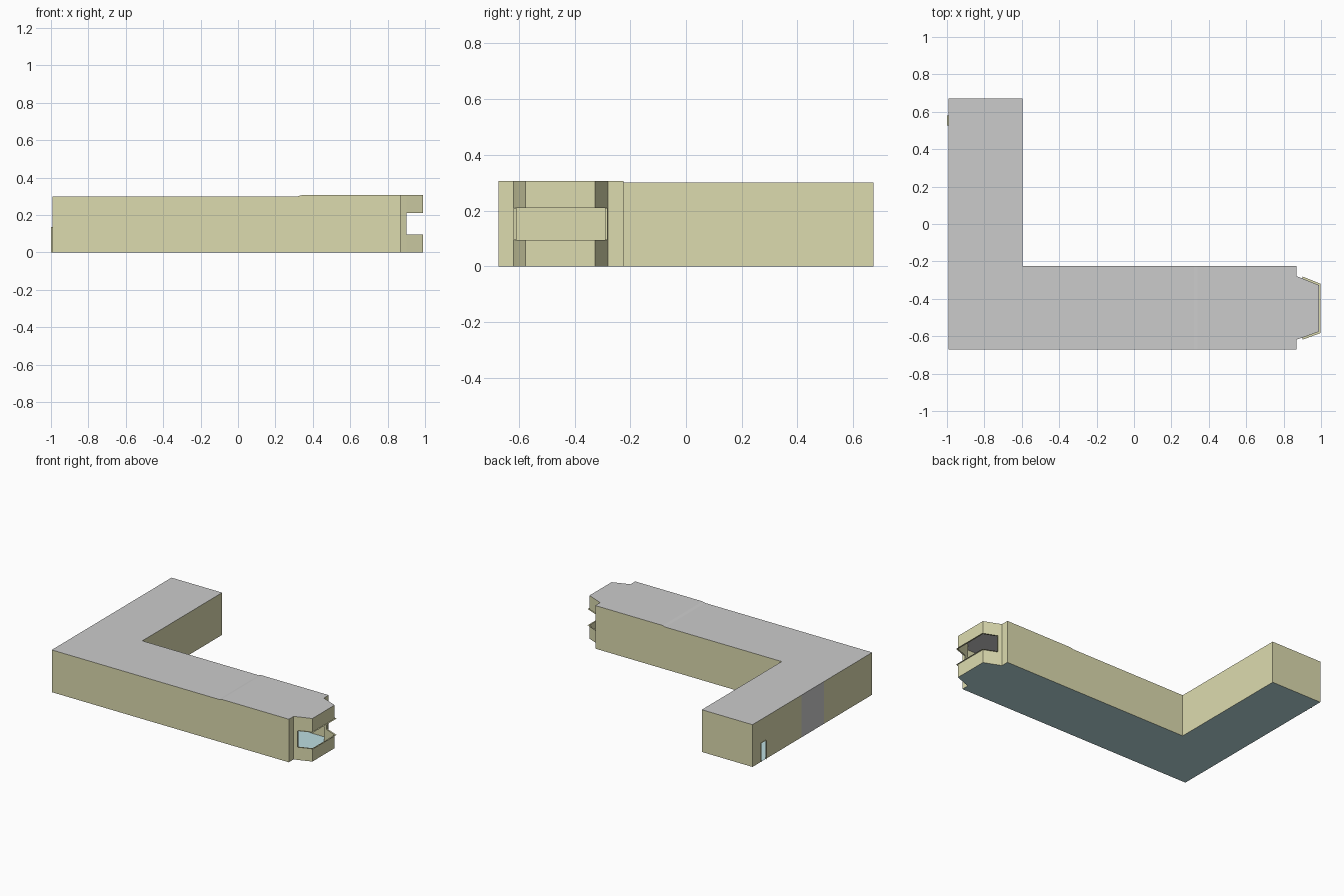
import bpy, bmesh
from mathutils import Vector

if "Cube" in bpy.data.objects:
    bpy.data.objects.remove(bpy.data.objects["Cube"])

L, TIP, R = -0.993, 0.988, 0.87          # left wall, bay tip, end wall
F, B, I = -0.672, 0.672, -0.224          # front, back and inner-corner y
LOW, HIGH = 0.30, 0.306                  # roof heights of the two wings
SILL, HEAD = 0.095, 0.21                 # bay window opening
DOOR_TOP, DOOR = 0.135, (0.58, 0.527)
PANEL = (0.12, -0.13)


def material(name, rgb):
    m = bpy.data.materials.new(name)
    m.diffuse_color = (*rgb, 1)
    m.use_nodes = True
    m.node_tree.nodes["Principled BSDF"].inputs["Base Color"].default_value = m.diffuse_color
    return m


KHAKI = material("khaki_wall", (0.72, 0.71, 0.43))
TEAL = material("teal_floor", (0.5, 0.72, 0.75))


def build(name, faces, mat=None):
    bm = bmesh.new()
    for pts in faces:
        bm.faces.new([bm.verts.new(p) for p in pts])
    bmesh.ops.remove_doubles(bm, verts=bm.verts, dist=1e-5)
    me = bpy.data.meshes.new(name)
    bm.to_mesh(me)
    bm.free()
    ob = bpy.data.objects.new(name, me)
    bpy.context.collection.objects.link(ob)
    if mat:
        me.materials.append(mat)
    return ob


def roof_z(x):
    t = min(max((x - 0.32) / 0.02, 0), 1)
    return LOW + (HIGH - LOW) * t


def wall(path, z0=0.0, z1=None):
    """Vertical strips along a counter-clockwise path."""
    out = []
    for (ax, ay), (bx, by) in zip(path, path[1:]):
        out.append([(ax, ay, z0), (bx, by, z0),
                    (bx, by, roof_z(bx) if z1 is None else z1),
                    (ax, ay, roof_z(ax) if z1 is None else z1)])
    return out


# Plan outlines
bay = [(0.90, -0.608), (TIP, -0.576), (TIP, -0.327), (0.90, -0.291)]
bay_out = [(0.902, -0.618), (0.998, -0.583), (0.998, -0.320), (0.902, -0.281)]
front = [(L, F), (0.32, F), (0.34, F), (R, F), (R, -0.618), bay[0]]
rear = [bay[3], (R, -0.279), (R, I), (0.34, I), (0.32, I), (-0.595, I), (-0.595, B), (L, B)]

# Outer walls, with a wrap-around bay opening and a door opening
walls = wall(front) + wall(bay, 0, SILL) + wall(bay, HEAD) + wall(rear)
walls += wall([(L, B), (L, DOOR[0])])
walls += wall([(L, DOOR[0]), (L, DOOR[1])], DOOR_TOP)
walls += wall([(L, DOOR[1]), (L, PANEL[0])])
walls += wall([(L, PANEL[1]), (L, F)])
build("walls", walls, KHAKI)

# Grey full-height panel in the left wall
build("side_panel", wall([(L, PANEL[0]), (L, PANEL[1])]))

# Floor, one outline
floor = front + bay[1:3] + rear
build("floor", [[(x, y, 0) for x, y in reversed(floor)]], TEAL)

# Roof: low wing, short ramp, slightly higher wing with the bay
pieces = [[(L, F), (0.32, F), (0.32, I), (-0.595, I), (-0.595, B), (L, B)],
          [(0.32, F), (0.34, F), (0.34, I), (0.32, I)],
          front[2:] + bay[1:3] + rear[:4]]
build("roof", [[(x, y, roof_z(x)) for x, y in p] for p in pieces])

# Thin reveals projecting around the bay window
frame = []
for z in (SILL, HEAD):
    for i in range(3):
        q = [bay[i], bay_out[i], bay_out[i + 1], bay[i + 1]]
        frame.append([(x, y, z) for x, y in q])
frame += wall([bay[0], bay_out[0]], SILL, HEAD) + wall([bay_out[3], bay[3]], SILL, HEAD)
build("bay_window_frame", frame, KHAKI)

# Thin reveals around the door
door = wall([(-1, DOOR[0]), (L, DOOR[0])], 0, DOOR_TOP)
door += wall([(L, DOOR[1]), (-1, DOOR[1])], 0, DOOR_TOP)
door.append([(L, DOOR[0], DOOR_TOP), (-1, DOOR[0], DOOR_TOP),
             (-1, DOOR[1], DOOR_TOP), (L, DOOR[1], DOOR_TOP)])
build("door_frame", door, KHAKI)
